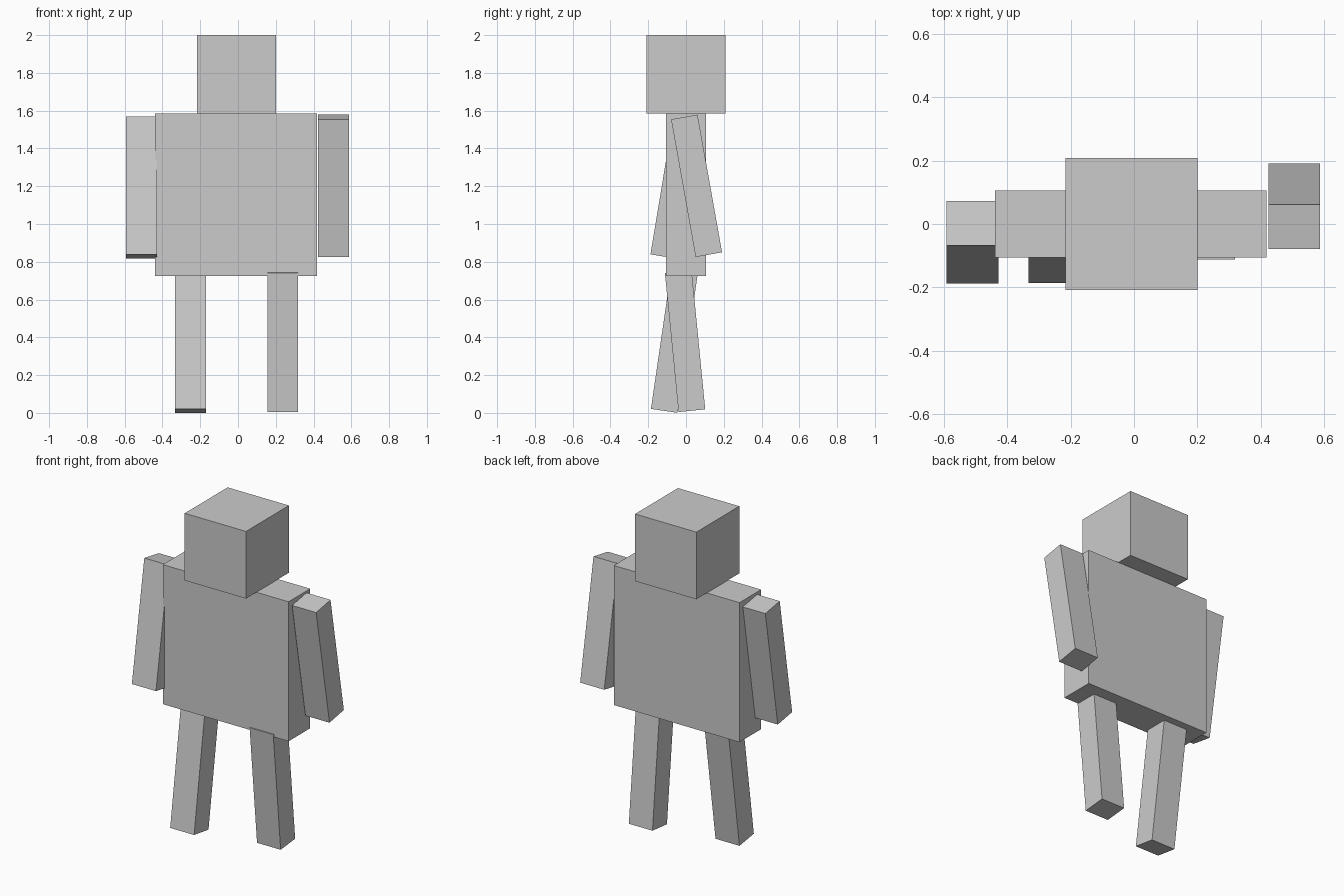
import bpy
from math import radians

if "Cube" in bpy.data.objects:
    bpy.data.objects.remove(bpy.data.objects["Cube"])


def box(name, centre, size, tilt=0.0):
    """Box with given centre and size, swung about the x axis by tilt degrees."""
    bpy.ops.mesh.primitive_cube_add(size=1, location=centre,
                                    rotation=(radians(tilt), 0, 0))
    ob = bpy.context.object
    ob.name = name
    ob.scale = size
    bpy.ops.object.transform_apply(location=False, rotation=False, scale=True)
    return ob


# Head and torso
box("head", (-0.008, 0, 1.793), (0.418, 0.418, 0.414))
box("torso", (-0.01, 0, 1.155), (0.857, 0.211, 0.86))

# Limbs in a walking pose, opposite sides swing opposite ways
limbs = [
    ("right_arm", (-0.510, -0.0575, 1.193), 0.164, -9.4),
    ("left_arm", (0.506, 0.056, 1.202), 0.164, 10.1),
    ("right_leg", (-0.251, -0.062, 0.377), 0.163, -8.3),
    ("left_leg", (0.238, -0.005, 0.380), 0.161, 5.6),
]
for name, centre, width, tilt in limbs:
    box(name, centre, (width, 0.142, 0.74), tilt)
